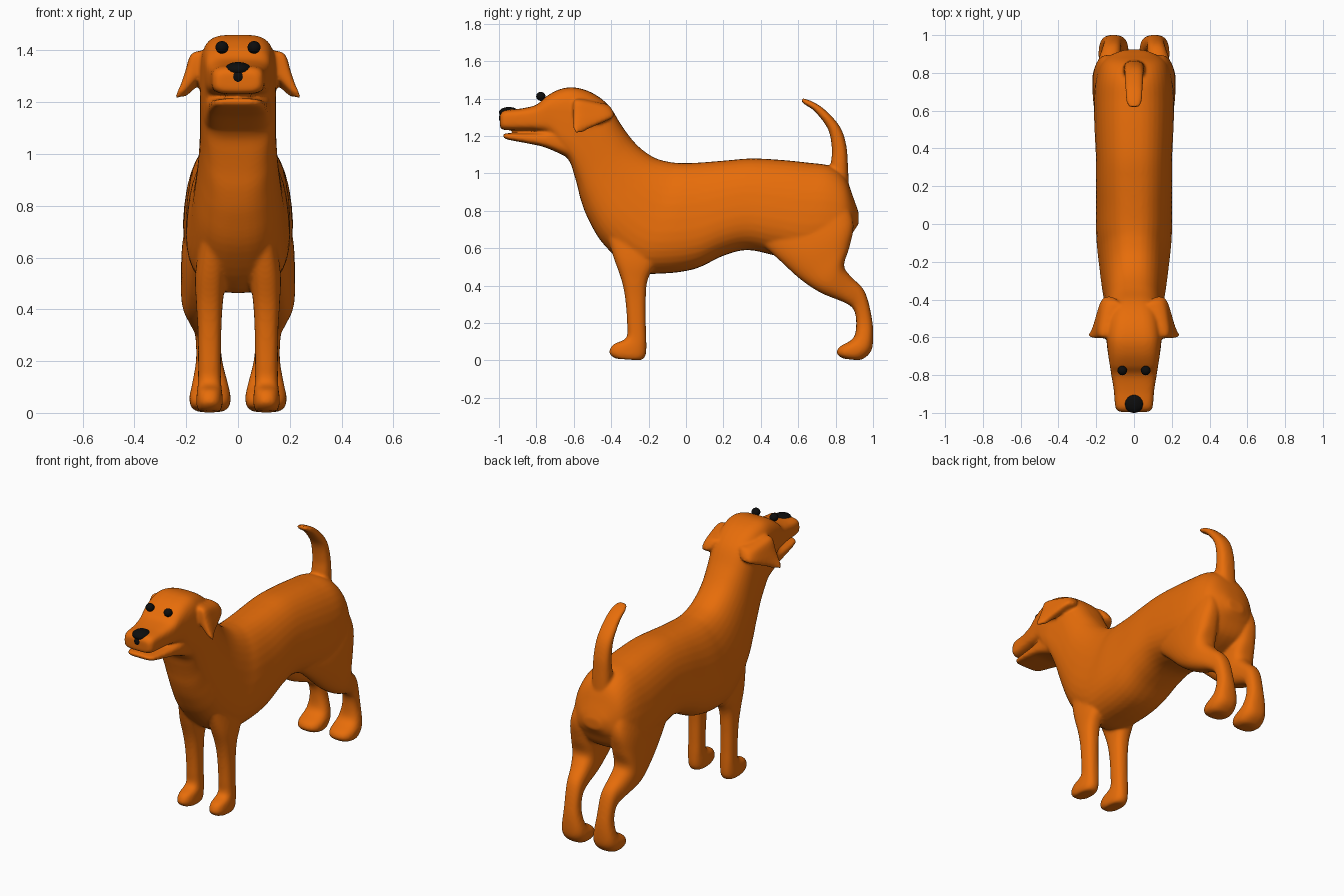
import bpy, bmesh, math
from mathutils import Vector


def material(name, rgb):
    m = bpy.data.materials.new(name)
    m.diffuse_color = (*rgb, 1)
    return m


orange = material("orange coat", (0.82, 0.156, 0.003))
black = material("black", (0.004, 0.004, 0.004))


def smooth_sections(rows, steps=5):
    """Catmull-Rom interpolation through the cross-sections."""
    rows = [Vector(r) for r in rows]
    out = []
    for i in range(len(rows) - 1):
        a, b, c, d = rows[max(i - 1, 0)], rows[i], rows[i + 1], rows[min(i + 2, len(rows) - 1)]
        for k in range(steps):
            t = k / steps
            out.append(0.5 * (2 * b + (c - a) * t + (2 * a - 5 * b + 4 * c - d) * t * t
                              + (3 * b - a - 3 * c + d) * t ** 3))
    return out + [rows[-1]]


def loft(bm, rows, side=1, shear=0, segs=36):
    """Row: y1, z1, y2, z2 (opposite edges in side view), half width[, centre x]."""
    rows = [tuple(r) + (0,) * (6 - len(r)) for r in rows]
    rings = []
    for y1, z1, y2, z2, w, x in smooth_sections(rows):
        # boxier head, pear-shaped trunk
        head = min(max((-0.3 - y1) / 0.3, 0), 1) if z1 > 1 else 0
        power = 2.5 + 1.3 * head
        taper = 0.14 * min(max((y1 + 0.35) / 0.3, 0), 1) if w > 0.1 else 0
        ring = []
        for k in range(segs):
            a = 2 * math.pi * k / segs
            c, s = (math.copysign(abs(f) ** (2 / power), f) for f in (math.cos(a), math.sin(a)))
            ring.append(bm.verts.new((side * (x + shear * c + w * s * (1 - taper * c)),
                                      (y1 + y2) / 2 + c * (y1 - y2) / 2,
                                      (z1 + z2) / 2 + c * (z1 - z2) / 2)))
        rings.append(ring)
    for p, q in zip(rings, rings[1:]):
        for k in range(segs):
            n = (k + 1) % segs
            bm.faces.new((p[k], p[n], q[n], q[k]))
    bm.faces.new(rings[0])
    bm.faces.new(rings[-1])


# snout, head, neck, trunk and rump in one sweep
trunk = [
    (-.995, 1.312, -.995, 1.25, .075), (-.97, 1.337, -.975, 1.233, .098),
    (-.88, 1.347, -.88, 1.23, .107), (-.80, 1.367, -.80, 1.226, .12),
    (-.75, 1.41, -.72, 1.20, .13), (-.68, 1.448, -.66, 1.11, .14),
    (-.60, 1.46, -.62, 1.06, .146), (-.50, 1.43, -.60, 1.00, .147),
    (-.41, 1.36, -.58, .93, .147), (-.34, 1.25, -.56, .85, .148),
    (-.26, 1.15, -.52, .75, .155), (-.17, 1.085, -.44, .62, .168),
    (-.08, 1.06, -.28, .48, .183), (0, 1.055, -.12, .465, .195),
    (.10, 1.06, .05, .49, .197), (.22, 1.07, .20, .56, .197),
    (.35, 1.08, .33, .59, .197), (.50, 1.073, .48, .56, .204),
    (.65, 1.058, .62, .53, .208), (.77, 1.04, .74, .55, .20),
    (.85, .98, .84, .60, .175), (.895, .87, .89, .68, .125), (.923, .79, .923, .73, .05)]

jaw = [
    (-.98, 1.21, -.975, 1.19, .06), (-.95, 1.213, -.95, 1.18, .09),
    (-.85, 1.214, -.85, 1.161, .108), (-.75, 1.222, -.75, 1.138, .12),
    (-.66, 1.26, -.62, 1.08, .133)]

tail = [
    (.76, .96, .87, .94, .06), (.775, 1.06, .866, 1.04, .057), (.78, 1.13, .857, 1.15, .053),
    (.76, 1.235, .823, 1.25, .05), (.69, 1.33, .743, 1.34, .047),
    (.64, 1.365, .674, 1.385, .043), (.615, 1.385, .623, 1.402, .03)]

front_leg = [
    (-.44, .72, -.10, .66, .055, .09), (-.387, .55, -.16, .52, .06, .105),
    (-.345, .43, -.205, .43, .052, .11), (-.325, .33, -.215, .33, .046, .11),
    (-.315, .20, -.215, .20, .044, .11), (-.32, .12, -.212, .11, .045, .11),
    (-.39, .085, -.212, .05, .05, .11), (-.41, .04, -.22, .018, .05, .11),
    (-.38, .010, -.24, 0, .04, .11)]

hind_leg = [
    (.36, .66, .84, .90, .07, .115), (.50, .535, .895, .74, .08, .135),
    (.61, .435, .875, .61, .078, .142), (.72, .362, .845, .51, .074, .143),
    (.85, .308, .88, .45, .06, .13), (.897, .27, .955, .37, .05, .118),
    (.91, .20, .995, .22, .05, .112), (.895, .12, 1.0, .10, .07, .108),
    (.82, .072, .987, .045, .08, .108), (.807, .035, .95, .010, .072, .108),
    (.84, .010, .92, .001, .045, .108)]

ear = [
    (-.57, 1.40, -.42, 1.37, .03, .11), (-.60, 1.387, -.40, 1.35, .043, .132),
    (-.605, 1.32, -.385, 1.305, .04, .155), (-.605, 1.27, -.44, 1.275, .028, .182),
    (-.60, 1.235, -.52, 1.24, .018, .208), (-.587, 1.215, -.55, 1.22, .01, .222)]

bm = bmesh.new()
for part in (trunk, jaw, tail):
    loft(bm, part)
for side in (-1, 1):
    for part in (front_leg, hind_leg):
        loft(bm, part, side)
    loft(bm, ear, side, shear=0.018)
bmesh.ops.recalc_face_normals(bm, faces=bm.faces)
mesh = bpy.data.meshes.new("dog_body")
bm.to_mesh(mesh)
bm.free()
mesh.materials.append(orange)
body = bpy.data.objects.new("dog_body", mesh)
bpy.context.collection.objects.link(body)

# fuse all parts into one soft skin
remesh = body.modifiers.new("fuse", 'REMESH')
remesh.mode = 'VOXEL'
remesh.voxel_size = 0.008
remesh.use_smooth_shade = True
soften = body.modifiers.new("soften", 'SMOOTH')
soften.factor = 0.5
soften.iterations = 10


def ball(name, loc, scale):
    bpy.ops.mesh.primitive_uv_sphere_add(segments=24, ring_count=14, radius=1, location=loc)
    o = bpy.context.object
    o.name = name
    o.scale = scale
    o.data.materials.append(black)
    bpy.ops.object.shade_smooth()


# eyes and nose
for side, label in ((-1, "right"), (1, "left")):
    ball(label + "_eye", (side * .062, -.776, 1.412), (.025, .025, .024))
ball("nose", (0, -.947, 1.326), (.053, .053, .029))
ball("nose_stem", (0, -.979, 1.297), (.029, .021, .029))
